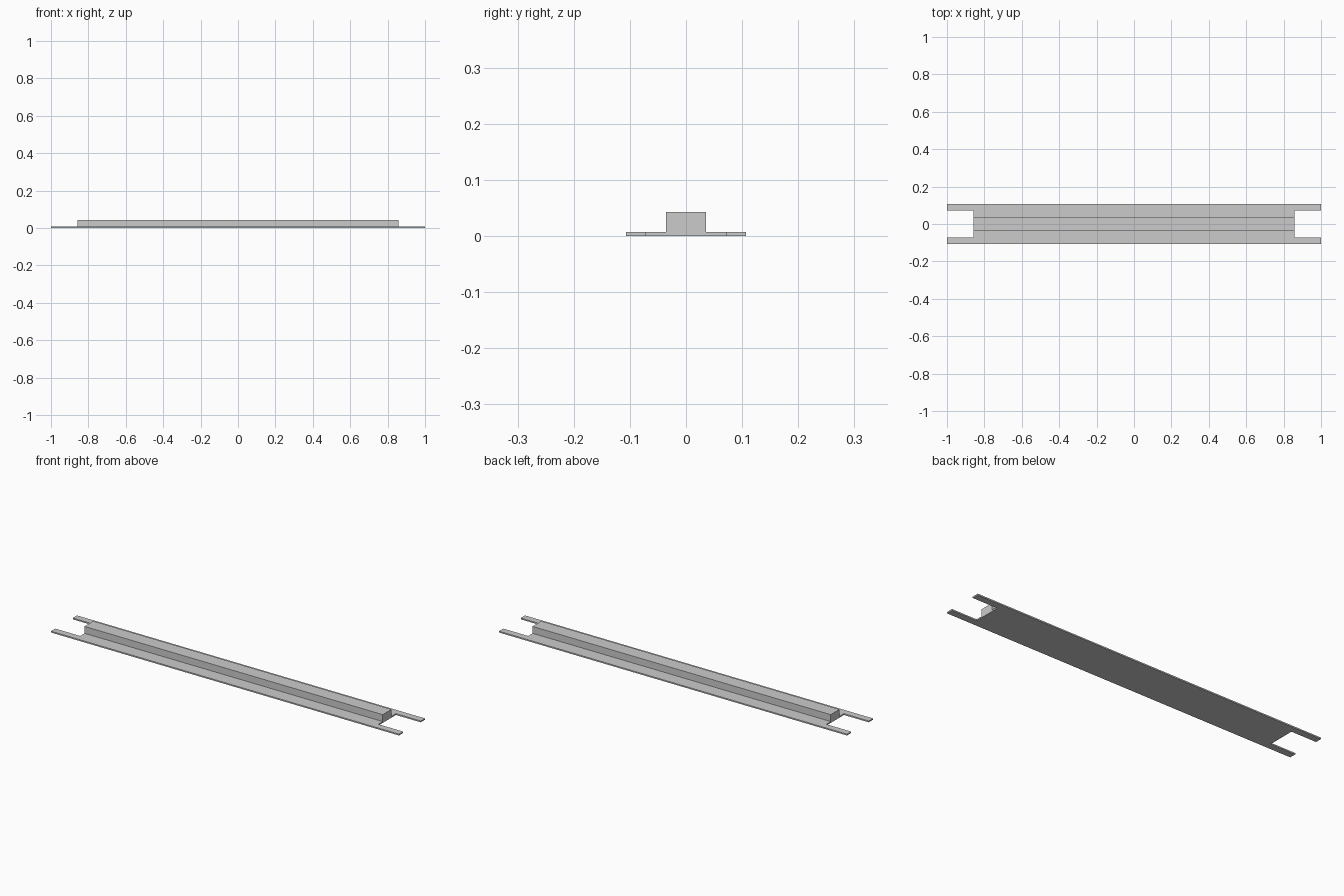
import bpy
import bmesh

cube = bpy.data.objects.get("Cube")
if cube:
    bpy.data.objects.remove(cube, do_unlink=True)

# Main dimensions
HALF_LENGTH, BODY_END = 1.0, 0.857
HALF_WIDTH, PRONG_INNER = 0.107, 0.072
PLATE_TOP, RIB_TOP, RIB_HALF = 0.007, 0.043, 0.036

grey = bpy.data.materials.new("plain grey")
grey.use_nodes = True
colour = (0.6, 0.6, 0.6, 1.0)
grey.diffuse_color = colour
grey.node_tree.nodes["Principled BSDF"].inputs["Base Color"].default_value = colour


def extrude_outline(name, outline, bottom, top):
    """Solid made by raising a flat outline from bottom to top."""
    bm = bmesh.new()
    face = bm.faces.new([bm.verts.new((x, y, bottom)) for x, y in outline])
    raised = bmesh.ops.extrude_face_region(bm, geom=[face], use_keep_orig=True)
    for v in raised["geom"]:
        if isinstance(v, bmesh.types.BMVert):
            v.co.z = top
    bmesh.ops.recalc_face_normals(bm, faces=bm.faces)
    mesh = bpy.data.meshes.new(name)
    bm.to_mesh(mesh)
    bm.free()
    mesh.materials.append(grey)
    obj = bpy.data.objects.new(name, mesh)
    bpy.context.collection.objects.link(obj)
    return obj


# Thin base plate with a notch between two prongs at each end
end = [(HALF_LENGTH, -HALF_WIDTH), (HALF_LENGTH, -PRONG_INNER),
       (BODY_END, -PRONG_INNER), (BODY_END, PRONG_INNER),
       (HALF_LENGTH, PRONG_INNER), (HALF_LENGTH, HALF_WIDTH)]
extrude_outline("base_plate", end + [(-x, -y) for x, y in end], 0, PLATE_TOP)

# Raised rib along the middle
side = [(BODY_END, -RIB_HALF), (BODY_END, RIB_HALF)]
extrude_outline("centre_rib", side + [(-x, -y) for x, y in side], PLATE_TOP, RIB_TOP)
